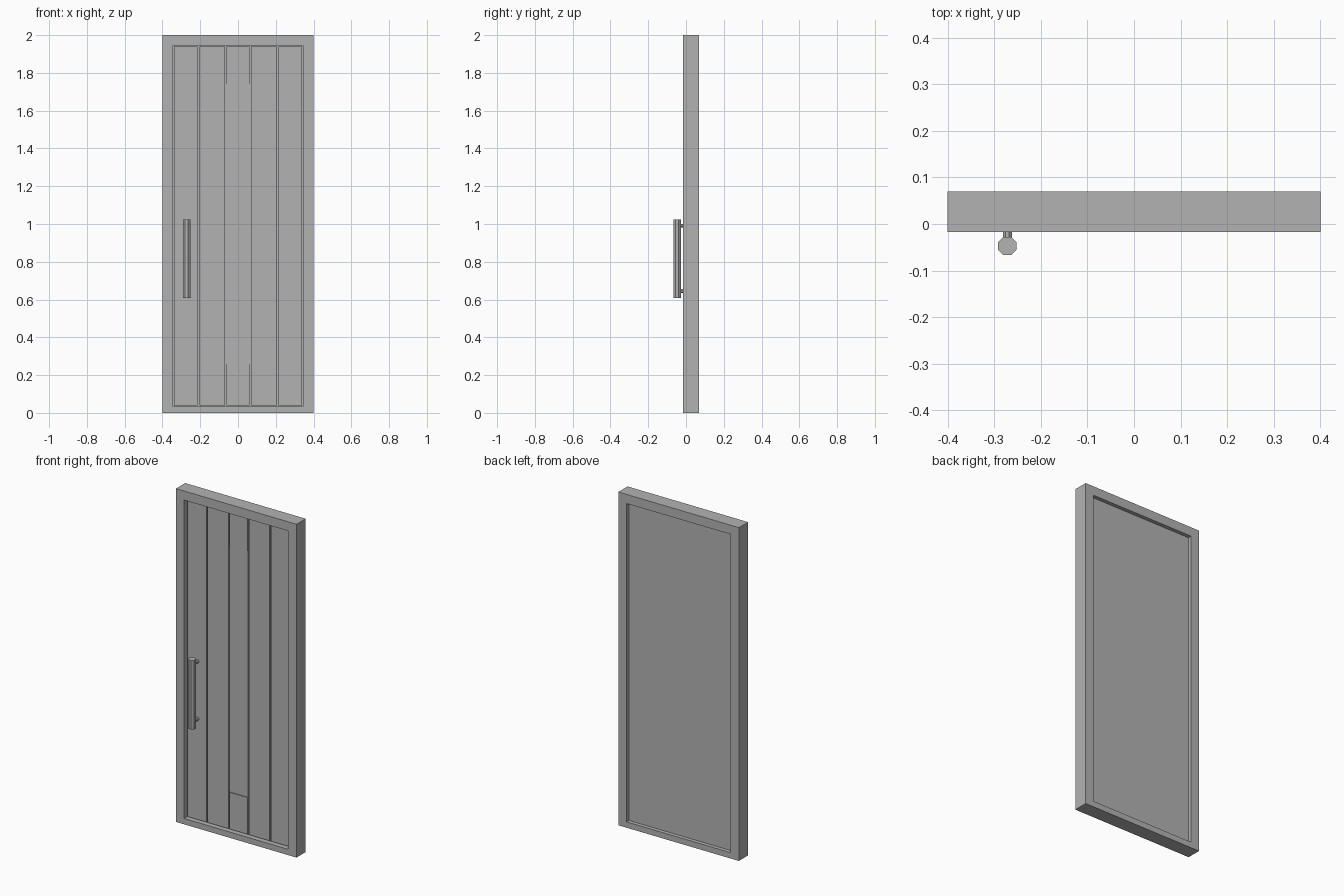
import bpy
import math

cube = bpy.data.objects.get("Cube")
if cube:
    bpy.data.objects.remove(cube, do_unlink=True)

grey = bpy.data.materials.new("plain_grey")
grey.use_nodes = True
colour = (0.45, 0.45, 0.45, 1)
grey.diffuse_color = colour
grey.node_tree.nodes["Principled BSDF"].inputs["Base Color"].default_value = colour


def box(name, x0, x1, y0, y1, z0, z1):
    """Box given by its limits on each axis."""
    bpy.ops.mesh.primitive_cube_add(
        size=1, location=((x0 + x1) / 2, (y0 + y1) / 2, (z0 + z1) / 2))
    ob = bpy.context.object
    ob.name = name
    ob.scale = (x1 - x0, y1 - y0, z1 - z0)
    bpy.ops.object.transform_apply(location=False, rotation=False, scale=True)
    ob.data.materials.append(grey)
    return ob


def rod(name, radius, length, location, rotation):
    """Eight-sided rod with flat facets."""
    bpy.ops.mesh.primitive_cylinder_add(
        vertices=8, radius=radius, depth=length, location=location, rotation=rotation)
    ob = bpy.context.object
    ob.name = name
    ob.data.materials.append(grey)
    return ob


HALF_W, HEIGHT = 0.4, 2.0
FRONT, BACK = -0.017, 0.07
IN_X, IN_Z0, IN_Z1 = 0.345, 0.035, 1.945
PANEL_FRONT, CORE_FRONT, CORE_BACK = 0.005, 0.015, 0.047
GAP = 0.005

# Frame: one block with the opening cut through it
frame = box("door_frame", -HALF_W, HALF_W, FRONT, BACK, 0, HEIGHT)
cutter = box("opening_cutter", -IN_X, IN_X, -0.2, 0.2, IN_Z0, IN_Z1)
cut = frame.modifiers.new("opening", "BOOLEAN")
cut.object = cutter
cut.solver = "EXACT"
bpy.context.view_layer.objects.active = frame
bpy.ops.object.modifier_apply(modifier=cut.name)
bpy.data.objects.remove(cutter, do_unlink=True)

# Backing panel, visible at the back and inside the grooves
box("door_core", -IN_X, IN_X, CORE_FRONT, CORE_BACK, IN_Z0, IN_Z1)

# Vertical planks on both sides of the centre strip
z0, z1 = IN_Z0 + GAP, IN_Z1 - GAP
for side, sign in (("left", 1), ("right", -1)):
    for name, a, b in (("inner", 0.068, 0.205), ("outer", 0.214, IN_X - GAP)):
        lo, hi = sorted((sign * a, sign * b))
        box(f"{side}_{name}_plank", lo, hi, PANEL_FRONT, CORE_FRONT, z0, z1)

# Centre strip: end blocks and a slightly recessed long pane
C = 0.06
box("centre_bottom_block", -C, C, PANEL_FRONT, CORE_FRONT, z0, 0.26)
box("centre_top_block", -C, C, PANEL_FRONT, CORE_FRONT, 1.74, z1)
box("centre_pane", -C, C, PANEL_FRONT + 0.006, CORE_FRONT, 0.26, 1.74)

# Pull handle with two standoffs
HX, HY = -0.272, -0.047
rod("handle_bar", 0.0212, 0.415, (HX, HY, 0.8165), (0, 0, math.pi / 8))
length = PANEL_FRONT - HY
for name, z in (("lower", 0.645), ("upper", 0.99)):
    rod(f"{name}_handle_standoff", 0.0105, length,
        (HX, HY + length / 2, z), (math.pi / 2, math.pi / 8, 0))
